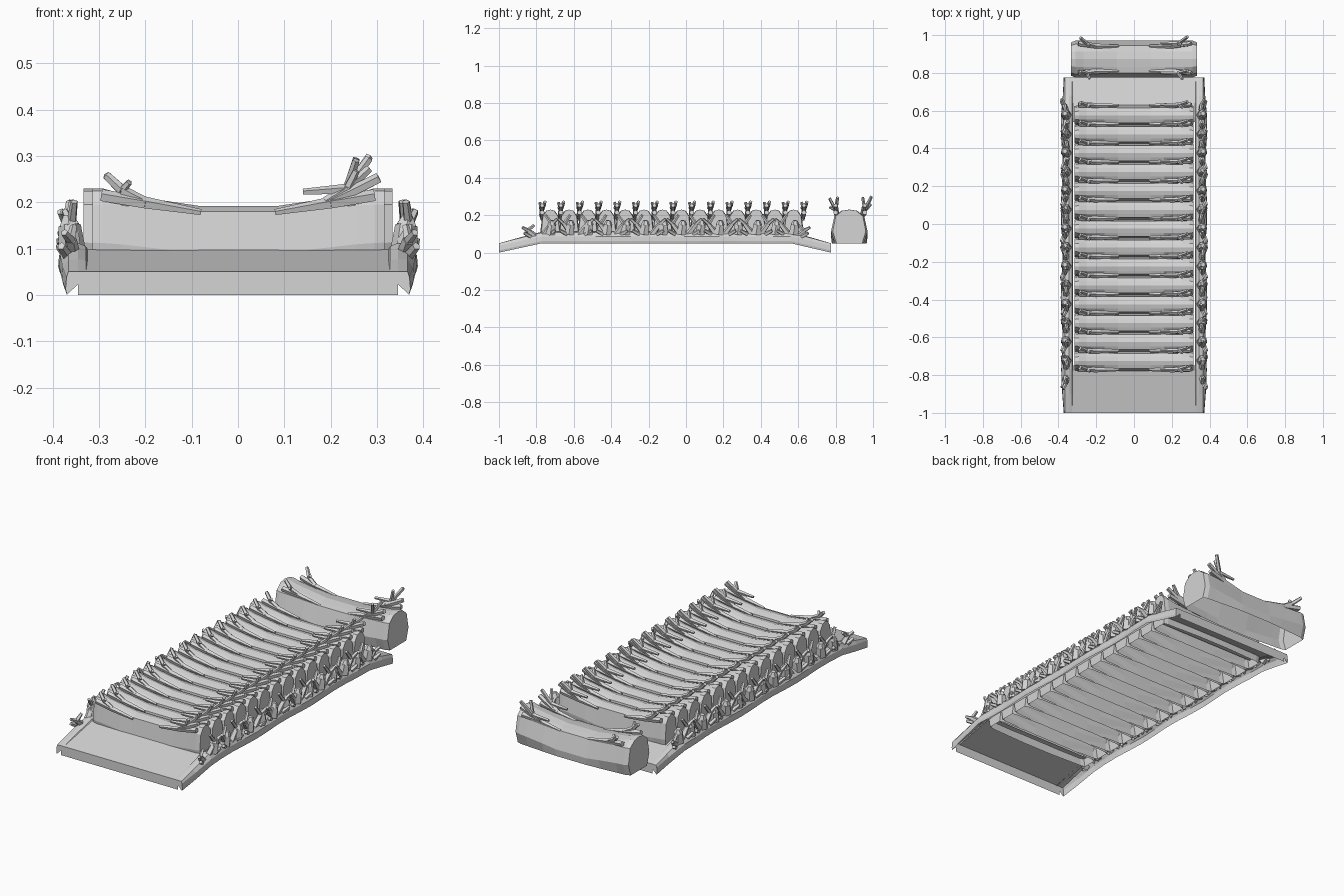
import bpy, bmesh, math, random
from mathutils import Vector, Matrix

if "Cube" in bpy.data.objects:
    bpy.data.objects.remove(bpy.data.objects["Cube"])

random.seed(4)
grey = bpy.data.materials.new("plain grey")
grey.diffuse_color = (0.66, 0.66, 0.66, 1)
grey.use_nodes = True
grey.node_tree.nodes["Principled BSDF"].inputs["Base Color"].default_value = grey.diffuse_color


def finish(bm, name):
    bmesh.ops.recalc_face_normals(bm, faces=bm.faces)
    me = bpy.data.meshes.new(name)
    bm.to_mesh(me)
    bm.free()
    me.materials.append(grey)
    ob = bpy.data.objects.new(name, me)
    bpy.context.collection.objects.link(ob)
    return ob


def loft(bm, rings):
    """Skin equal-length sections, leaving the underside open, and cap both ends."""
    rows = [[bm.verts.new(p) for p in ring] for ring in rings]
    for a, b in zip(rows, rows[1:]):
        for i in range(len(a) - 1):
            bm.faces.new((a[i], a[i + 1], b[i + 1], b[i]))
    bm.faces.new(rows[0])
    bm.faces.new(rows[-1])


def stick(bm, p, q, r1, r2, sides=5):
    """Tapered stick from p to q."""
    p, q = Vector(p), Vector(q)
    d = q - p
    m = Matrix.Translation((p + q) / 2) @ d.to_track_quat('Z', 'Y').to_matrix().to_4x4()
    bmesh.ops.create_cone(bm, cap_ends=True, segments=sides, radius1=r1, radius2=r2,
                          depth=d.length, matrix=m)


def log(name, y, w, x0, x1):
    """Sagging trunk along x: open underside, faceted sides, raised ends."""
    bm = bmesh.new()
    # fraction along half length, shoulder height, crown height, widest height, base, width
    half_stations = [(1, .195, .226, .113, .78, .9), (.93, .195, .226, .112, .79, 1),
                     (.8, .193, .214, .109, .82, 1), (.5, .186, .199, .098, .9, 1),
                     (.27, .18, .188, .088, .95, 1)]
    stations = [(-t, *rest) for t, *rest in half_stations] + half_stations[::-1]
    rings = []
    for t, sh, top, mid, base, wide in stations:
        x = (x0 + x1) / 2 + t * (x1 - x0) / 2
        half = [(base, .05), (1.0, mid), (.72 + .1 * abs(t), sh), (.42, top - .002)]
        ww = w * wide
        rings.append([(x, y + ww * a, z) for a, z in half] + [(x, y, top + .004)] +
                     [(x, y - ww * a, z) for a, z in reversed(half)])
    loft(bm, rings)
    return finish(bm, name)


def edge_branch(name, y, lean, k):
    """Pair of thin branches along a log edge, rising into forked twigs."""
    bm = bmesh.new()
    up = .045 * (k - 1)
    for s in (-1, 1):
        # long tapering branch
        stick(bm, (s * .08, y, .178), (s * .2, y, .198), .007, .014)
        stick(bm, (s * .2, y, .198), (s * .295, y + lean, .214), .014, .014)
        if s < 0:
            knot = (-.25, y + lean, .226)
            stick(bm, (-.2, y, .200), knot, .011, .011)
            stick(bm, knot, (-.284, y + lean * 2 + .01 * k, .258), .011, .009)
            stick(bm, knot, (-.235, y + lean * 2 - .016 * k, .243), .009, .007)
        else:
            knot = (.235, y + lean, .228)
            stick(bm, (.19, y, .200), knot, .012, .011)
            stick(bm, (.2, y, .200), (.304, y + lean, .252), .013, .012)
            stick(bm, (.14, y + lean, .222), knot, .007, .012)
            stick(bm, knot, (.283, y + lean * 2 + .013 * k, .272 + up), .011, .009)
            stick(bm, knot, (.255, y + lean * 2 - .016 * k, .268 + up), .010, .008)
    return finish(bm, name)


# Side profile of the deck frame: y, bottom, top
profile = [(-1, 0, .05), (-.77, .05, .098), (.56, .05, .098), (.775, 0, .05)]


def heights(y):
    for (a, b0, t0), (c, b1, t1) in zip(profile, profile[1:]):
        if y <= c:
            f = (y - a) / (c - a)
            return b0 + f * (b1 - b0), t0 + f * (t1 - t0)
    return profile[-1][1:]


# Ramp skins with an upright end board, hollow underneath
for name, ys in (("front_ramp", (-1, -.77, -.75)), ("back_ramp", (.775, .56, .54))):
    bm = bmesh.new()
    path = [(ys[0], heights(ys[0])[0])] + [(y, heights(y)[1]) for y in ys]
    rows = [[bm.verts.new((x, y, z)) for x in (-.345, .345)] for y, z in path]
    for a, b in zip(rows, rows[1:]):
        bm.faces.new((a[0], a[1], b[1], b[0]))
    finish(bm, name)

for side, s in (("left", -1), ("right", 1)):
    # Side rail with a gently wavy rounded outer face, hollow underneath
    bm = bmesh.new()
    rings = []
    ys = [-1, -.9, -.77] + [-.77 + 1.33 * i / 14 for i in range(1, 15)] + [.68, .775]
    for i, y in enumerate(ys):
        b, t = heights(y)
        inside = min(1, (min(y + 1, .775 - y)) / .2)
        out = .372 + inside * (.011 + .005 * math.sin(i * 1.3))
        lift = .014 * inside
        rings.append([(s * (out - .003), y, b), (s * out, y, b + .012),
                      (s * (out - .002), y, t - .012), (s * .366, y, t + lift * .6),
                      (s * .345, y, t + lift), (s * .328, y, t + lift * .5),
                      (s * .322, y, t - .004)])
    loft(bm, rings)
    finish(bm, side + "_rail")

    # Short chunky stumps standing on the rail
    bm = bmesh.new()
    for i in range(14):
        y = -.725 + i * .1
        stick(bm, (s * .358, y, .098), (s * .363, y + .008, .15), .029, .024, 6)
        stick(bm, (s * .363, y + .008, .15), (s * .366, y + .01, .172), .024, .012, 6)
    finish(bm, side + "_rail_stumps")

    # Forked twigs growing along the rail
    bm = bmesh.new()
    for i in range(16):
        y = -.83 + i * .0965
        z = heights(y)[1]
        k = .6 if i in (0, 15) else 1.0
        d = -1 if i % 2 == 0 else 1
        jx = random.uniform(-.006, .006)
        fork = (s * (.364 + jx), y + d * .015, z + .055 * k)
        stick(bm, (s * .356, y - d * .03, z - .005), fork, .018, .013)
        stick(bm, fork, (s * (.378 + jx), y + d * .045, z + .082 * k), .011, .008)
        stick(bm, fork, (s * (.358 + jx), y - d * .018, z + .103 * k), .011, .008)
        stick(bm, (s * .368, y, z), (s * (.383 + jx / 2), y + d * .035, z + .02), .012, .009)
    finish(bm, side + "_rail_twigs")

# Deck logs, with branches along every seam
for i in range(14):
    log("deck_log", -.725 + i * .1, .054, -.314, .316)
for i in range(15):
    edge_branch("seam_branch", -.772 + i * .1, .003, 1)

# Loose log behind the deck
log("loose_log", .873, .098, -.333, .333)
edge_branch("loose_log_front_branch", .808, -.008, 1.5)
edge_branch("loose_log_back_branch", .942, .014, 1.6)
